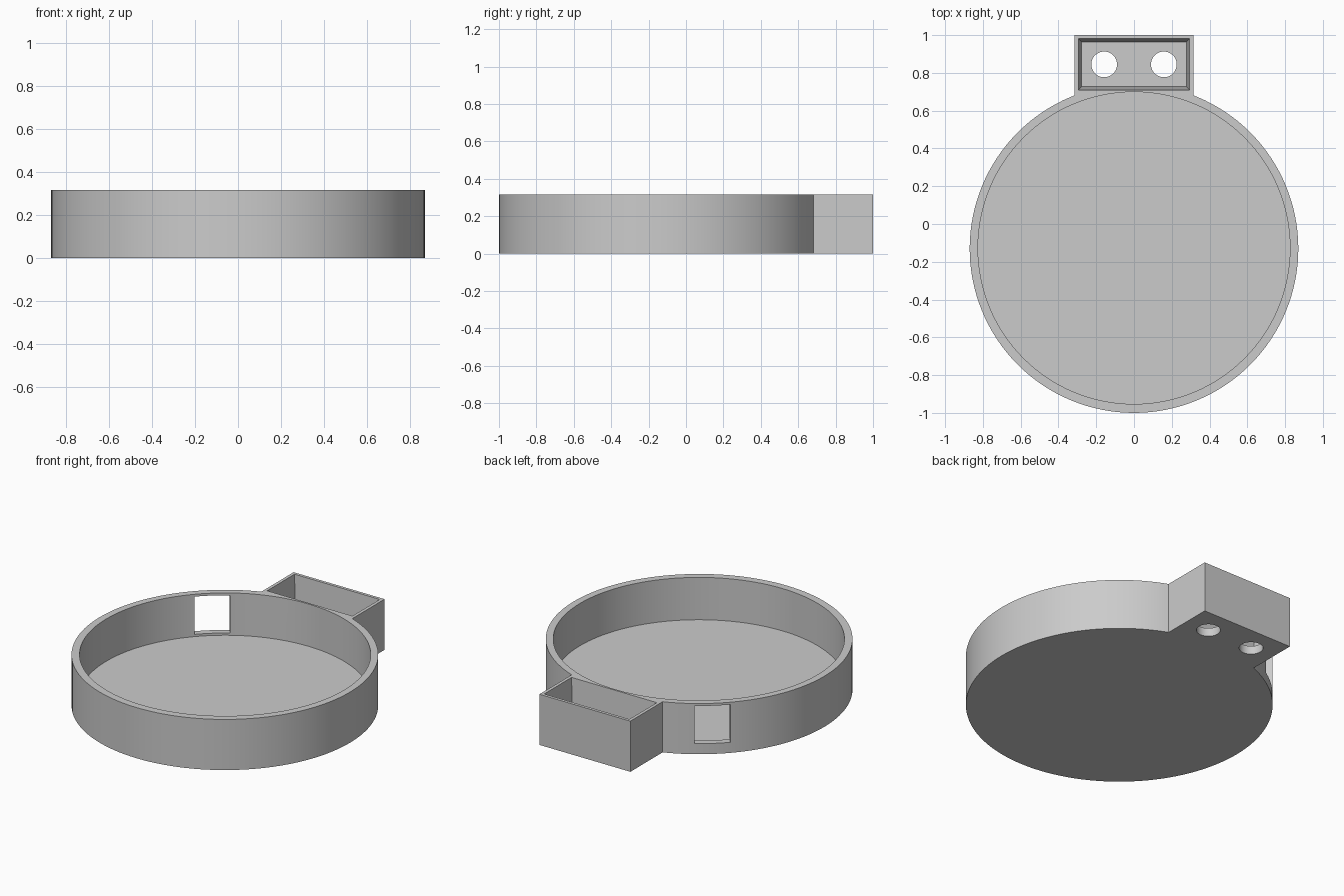
import bpy
import bmesh
from math import radians, cos, sin
from mathutils import Matrix

cube = bpy.data.objects.get("Cube")
if cube:
    bpy.data.objects.remove(cube, do_unlink=True)

grey = bpy.data.materials.new("plain grey")
grey.use_nodes = True
colour = (0.6, 0.6, 0.6, 1)
grey.diffuse_color = colour
grey.node_tree.nodes["Principled BSDF"].inputs["Base Color"].default_value = colour

HEIGHT, FLOOR, ABOVE = 0.317, 0.052, 0.4
DISH_Y = -0.13


def add_object(name, bm):
    bmesh.ops.recalc_face_normals(bm, faces=bm.faces)
    mesh = bpy.data.meshes.new(name)
    bm.to_mesh(mesh)
    bm.free()
    mesh.materials.append(grey)
    obj = bpy.data.objects.new(name, mesh)
    bpy.context.collection.objects.link(obj)
    return obj


def cylinder(name, x, y, radius, z0, z1, sides):
    bm = bmesh.new()
    bmesh.ops.create_cone(bm, cap_ends=True, segments=sides, radius1=radius,
                          radius2=radius, depth=z1 - z0,
                          matrix=Matrix.Translation((x, y, (z0 + z1) / 2)))
    return add_object(name, bm)


def block(name, half_x, y0, y1, z0, z1, draft=0.0):
    """Box whose bottom is inset by draft on every side."""
    bm = bmesh.new()
    bmesh.ops.create_cube(bm, size=1)
    for v in bm.verts:
        inset = draft if v.co.z < 0 else 0
        v.co = ((half_x - inset) * (1 if v.co.x > 0 else -1),
                y1 - inset if v.co.y > 0 else y0 + inset,
                z1 if v.co.z > 0 else z0)
    return add_object(name, bm)


def combine(target, other, operation):
    other.hide_render = True
    mod = target.modifiers.new(operation.title(), "BOOLEAN")
    mod.operation = operation
    mod.solver = "EXACT"
    mod.object = other
    bpy.context.view_layer.objects.active = target
    bpy.ops.object.modifier_apply(modifier=mod.name)
    bpy.data.objects.remove(other, do_unlink=True)


# Solid body: round dish joined to the rear mounting box
dish = cylinder("dish_with_mounting_box", 0, DISH_Y, 0.87, 0, HEIGHT, 128)
combine(dish, block("mounting_box", 0.315, 0.5, 1.0, 0, HEIGHT), "UNION")

# Round cavity and drafted box pocket
combine(dish, cylinder("dish_cavity", 0, DISH_Y + 0.003, 0.826, FLOOR, ABOVE, 128),
        "DIFFERENCE")
draft = 0.017
slope = draft * (ABOVE - FLOOR) / (HEIGHT - FLOOR)
over = slope - draft
combine(dish, block("box_pocket", 0.295 + over, 0.71 - over, 0.981 + over,
                    FLOOR, ABOVE, slope), "DIFFERENCE")

# Pair of screw holes in the box floor
for side in (-1, 1):
    combine(dish, cylinder("screw_hole", side * 0.158, 0.845, 0.068, -0.1, 0.15, 48),
            "DIFFERENCE")

# Rectangular window through the side wall
angle = radians(130)
window = block("window", 0.102, -0.12, 0.12, 0.066, 0.302)
window.data.transform(Matrix.Translation((0.85 * cos(angle), DISH_Y + 0.85 * sin(angle), 0))
                      @ Matrix.Rotation(angle - radians(90), 4, "Z"))
combine(dish, window, "DIFFERENCE")

# Smooth round walls with crisp rims
bpy.ops.object.select_all(action="DESELECT")
dish.select_set(True)
bpy.context.view_layer.objects.active = dish
bpy.ops.object.shade_smooth_by_angle(angle=radians(30))
